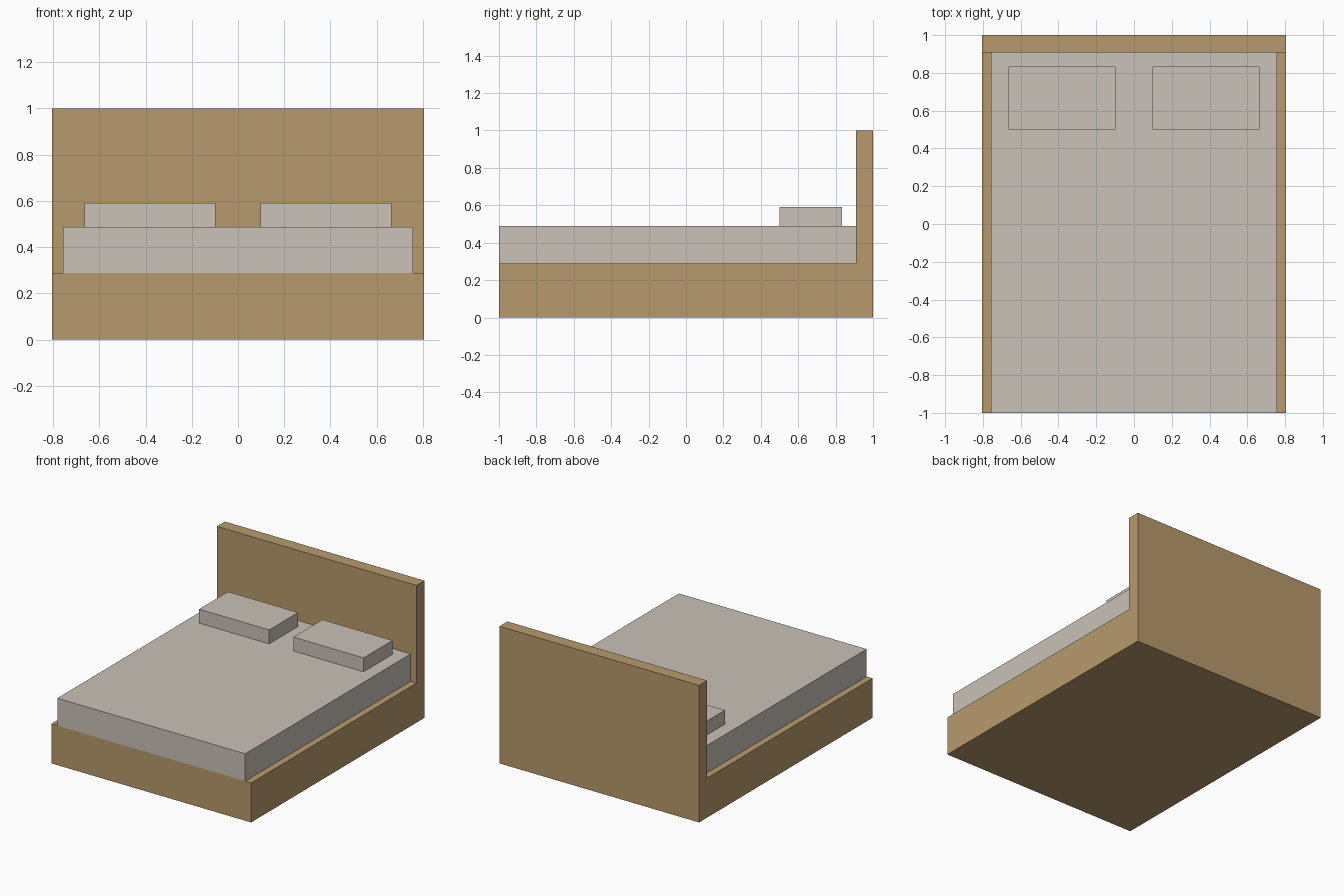
import bpy, bmesh

if "Cube" in bpy.data.objects:
    bpy.data.objects.remove(bpy.data.objects["Cube"])

def material(name, rgb):
    m = bpy.data.materials.new(name)
    m.diffuse_color = (*rgb, 1.0)
    m.use_nodes = True
    m.node_tree.nodes["Principled BSDF"].inputs["Base Color"].default_value = m.diffuse_color
    return m

WOOD = material("tan wood", (0.479, 0.323, 0.153))
LINEN = material("pale linen", (0.591, 0.539, 0.479))

def extrude_profile(name, profile, x0, x1, mat):
    """Extrude a (y, z) outline along x from x0 to x1."""
    bm = bmesh.new()
    face = bm.faces.new([bm.verts.new((x0, y, z)) for y, z in profile])
    out = bmesh.ops.extrude_face_region(bm, geom=[face])
    verts = [v for v in out["geom"] if isinstance(v, bmesh.types.BMVert)]
    bmesh.ops.translate(bm, verts=verts, vec=(x1 - x0, 0, 0))
    bmesh.ops.recalc_face_normals(bm, faces=bm.faces)
    mesh = bpy.data.meshes.new(name)
    bm.to_mesh(mesh)
    bm.free()
    mesh.materials.append(mat)
    obj = bpy.data.objects.new(name, mesh)
    bpy.context.collection.objects.link(obj)
    return obj

def rect(y0, y1, z0, z1):
    return [(y0, z0), (y1, z0), (y1, z1), (y0, z1)]

HEAD_Y = 0.908     # front of headboard
BASE_Z = 0.288     # top of base
BED_Z = 0.488      # top of mattress

# Base and headboard as one L-shaped body
extrude_profile("bed_frame",
                [(-1, 0), (1, 0), (1, 1), (HEAD_Y, 1), (HEAD_Y, BASE_Z), (-1, BASE_Z)],
                -0.806, 0.806, WOOD)

# Mattress, flush with the foot of the base
extrude_profile("mattress", rect(-1, HEAD_Y, BASE_Z, BED_Z), -0.758, 0.758, LINEN)

# Two pillows
for side, x0, x1 in (("left", -0.664, -0.098), ("right", 0.098, 0.664)):
    extrude_profile(side + "_pillow", rect(0.50, 0.833, BED_Z, 0.59), x0, x1, LINEN)
